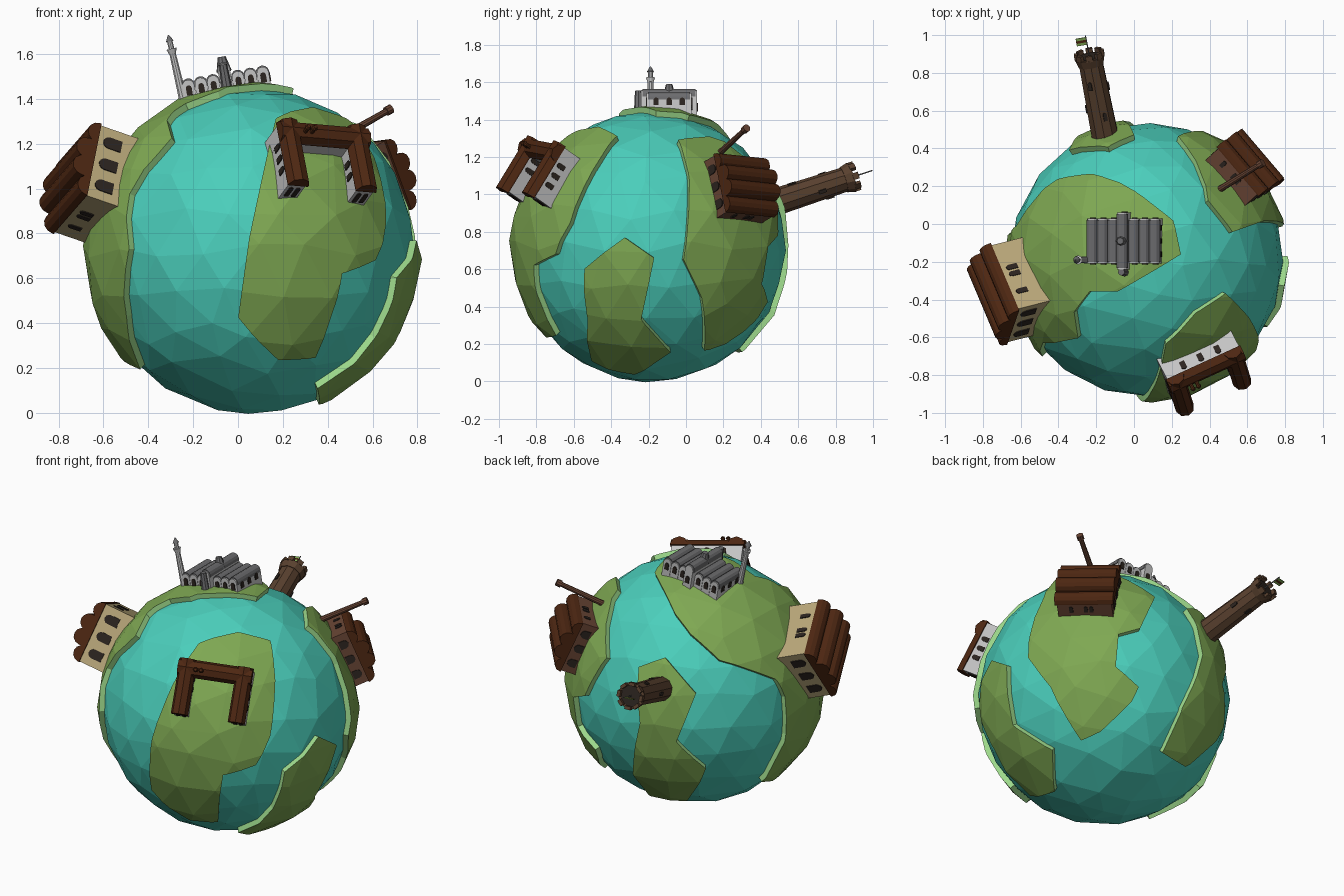
import bpy, bmesh, math, random
from mathutils import Vector, Matrix

if "Cube" in bpy.data.objects:
    bpy.data.objects.remove(bpy.data.objects["Cube"], do_unlink=True)

CENTER = Vector((0.065, -0.19, 0.72))
SEA_R, LAND_R = 0.725, 0.757


def material(name, r, g, b):
    m = bpy.data.materials.new(name)
    m.use_nodes = True
    m.diffuse_color = (r, g, b, 1)
    bsdf = next(n for n in m.node_tree.nodes if n.type == 'BSDF_PRINCIPLED')
    bsdf.inputs["Base Color"].default_value = (r, g, b, 1)
    bsdf.inputs["Roughness"].default_value = 0.9
    return m


SEA = material("sea_turquoise", 0.07, 0.62, 0.5)
LAND = material("land_green", 0.21, 0.39, 0.085)
SHORE = material("shore_light_green", 0.34, 0.7, 0.26)
STONE = material("pale_stone", 0.55, 0.55, 0.55)
SLATE = material("grey_slate", 0.15, 0.15, 0.155)
TAN = material("tan_plaster", 0.5, 0.4, 0.2)
TILE = material("dark_brown_tile", 0.075, 0.02, 0.006)
BRICK = material("brown_brick", 0.14, 0.06, 0.035)
TIMBER = material("tower_brown", 0.1, 0.052, 0.028)
DARK = material("dark_opening", 0.025, 0.018, 0.014)


def finish(name, bm, mats, matrix):
    mesh = bpy.data.meshes.new(name)
    bm.to_mesh(mesh)
    bm.free()
    for m in mats:
        mesh.materials.append(m)
    obj = bpy.data.objects.new(name, mesh)
    obj.matrix_world = matrix
    bpy.context.collection.objects.link(obj)
    return obj


# ---- globe and continents ----
def globe(radius):
    """Faceted ball with slightly uneven facets, the same for sea and land."""
    rng = random.Random(4)
    bm = bmesh.new()
    bmesh.ops.create_icosphere(bm, subdivisions=3, radius=1)
    for v in bm.verts:
        jitter = Vector([rng.uniform(-0.05, 0.05) for _ in range(3)])
        v.co = (v.co + jitter).normalized() * radius
    return bm


def lift(axis, sign, *pairs):
    """Raise flat outline points onto the globe along one axis."""
    i, j = [k for k in range(3) if k != axis]
    out = []
    for a, b in pairs:
        v = Vector((0, 0, 0))
        v[i], v[j] = a - CENTER[i], b - CENTER[j]
        v[axis] = sign * math.sqrt(max(0, LAND_R ** 2 - v.length_squared))
        out.append(v.normalized())
    return out


def inside(p, poly):
    hit = False
    for a, b in zip(poly, poly[1:] + poly[:1]):
        if (a.y > p.y) != (b.y > p.y):
            if p.x < a.x + (p.y - a.y) * (b.x - a.x) / (b.y - a.y):
                hit = not hit
    return hit


def continent(name, outline):
    mid = sum(outline, Vector()).normalized()
    ax = mid.orthogonal().normalized()
    ay = mid.cross(ax)

    def flat(d):
        return Vector((d.dot(ax), d.dot(ay))) / d.dot(mid)

    bm = globe(LAND_R)
    for a, b in zip(outline, outline[1:] + outline[:1]):
        bmesh.ops.bisect_plane(bm, geom=bm.verts[:] + bm.edges[:] + bm.faces[:], dist=1e-5,
                               plane_co=(0, 0, 0), plane_no=a.cross(b).normalized())
    poly = [flat(d) for d in outline]
    drop = []
    for f in bm.faces:
        d = f.calc_center_median().normalized()
        if d.dot(mid) < 0.05 or not inside(flat(d), poly):
            drop.append(f)
    bmesh.ops.delete(bm, geom=drop, context='FACES')
    # shore wall down into the sea
    rim = [e for e in bm.edges if e.is_boundary]
    new = bmesh.ops.extrude_edge_only(bm, edges=rim)["geom"]
    for g in new:
        if isinstance(g, bmesh.types.BMVert):
            g.co *= 0.9
        elif isinstance(g, bmesh.types.BMFace):
            g.material_index = 1
    bmesh.ops.recalc_face_normals(bm, faces=bm.faces[:])
    finish(name, bm, [LAND, SHORE], Matrix.Translation(CENTER))


finish("sea_globe", globe(SEA_R), [SEA], Matrix.Translation(CENTER))
continent("front_continent", lift(
    1, -1, (0, .42), (.05, .78), (.13, 1.15), (.17, 1.32), (.33, 1.37), (.49, 1.32), (.61, 1.15),
    (.67, .85), (.62, .68), (.47, .62), (.43, .46), (.35, .24), (.18, .23)))
continent("top_continent", lift(
    2, 1, (-.22, .27), (-.08, .23), (.21, .02), (.25, -.16), (-.09, -.36), (-.24, -.36),
    (-.32, -.47), (-.3, -.61)) + lift(
    1, -1, (-.49, .98), (-.49, .73), (-.51, .42), (-.44, .19)) + lift(
    1, 1, (-.52, .27), (-.67, .6), (-.67, .84), (-.63, .96), (-.41, 1.12)))
continent("right_continent", lift(
    0, 1, (-.04, 1.3), (.13, 1.32), (.34, 1.19), (.47, 1.05), (.5, .78), (.44, .72), (.41, .52),
    (.45, .42), (.4, .34), (.21, .19), (.1, .16), (.09, .44), (-.01, .65), (.02, 1.08)))
continent("lower_continent", lift(
    0, 1, (-.33, .77), (-.17, .66), (-.24, .33), (-.08, .15), (-.28, .03), (-.51, .1),
    (-.53, .33), (-.55, .6)))
continent("back_continent", lift(
    1, 1, (-.14, 1.13), (0, 1.06), (-.06, .74), (.04, .37), (.04, .15), (-.18, .16),
    (-.39, .46), (-.27, .65), (-.35, .95)))


# ---- building helpers ----
def frame(origin, up, along):
    z = Vector(up).normalized()
    x = Vector(along)
    x = (x - z * x.dot(z)).normalized()
    m = Matrix((x, z.cross(x), z)).transposed().to_4x4()
    m.translation = origin
    return m


def turned(f, degrees):
    return f @ Matrix.Rotation(math.radians(degrees), 4, 'Z')


def prism(name, mat, f, profile, y0, y1):
    """Extrude an x-z profile along y."""
    bm = bmesh.new()
    face = bm.faces.new([bm.verts.new((x, y0, z)) for x, z in profile])
    new = bmesh.ops.extrude_face_region(bm, geom=[face])["geom"]
    bmesh.ops.translate(bm, vec=(0, y1 - y0, 0),
                        verts=[g for g in new if isinstance(g, bmesh.types.BMVert)])
    bmesh.ops.recalc_face_normals(bm, faces=bm.faces[:])
    return finish(name, bm, [mat], f)


def rect(x0, x1, z0, z1):
    return [(x0, z0), (x1, z0), (x1, z1), (x0, z1)]


def arch(cx, z0, width, height, n=6):
    r = width / 2
    top = [(cx + r * math.cos(math.pi * i / n), z0 + height - r + r * math.sin(math.pi * i / n))
           for i in range(n + 1)]
    return [(cx - r, z0), (cx + r, z0)] + top if height > r else top


def tube(name, mat, f, z0, z1, r0, r1, sides=10, at=(0, 0)):
    bm = bmesh.new()
    bmesh.ops.create_cone(bm, cap_ends=True, segments=sides, radius1=r0, radius2=r1,
                          depth=z1 - z0)
    return finish(name, bm, [mat], f @ Matrix.Translation((*at, (z0 + z1) / 2)))


def openings(name, f, y, xs, z, width, height):
    """Dark arched plates on the wall facing +y at distance y."""
    for x in xs:
        prism(name, DARK, f, arch(x, z, width, height), y - 0.002, y + 0.005)


# ---- stepped barrel-roofed halls ----
def hall(name, f, wall, lx, ly, h):
    prism(name + "_walls", wall, f, rect(-lx / 2, lx / 2, -0.1, h), -ly / 2, ly / 2)
    w = lx / 4
    for i, rise in enumerate((0.0, 0.04, 0.04, 0.0)):
        x = (i - 1.5) * w
        prism(name + "_roof_vault", TILE, f, arch(x, h - 0.005, w * 1.08, rise + w * 0.54 + 0.006),
              -ly / 2 - 0.012, ly / 2 + 0.012)
    for a in (0, 180):
        openings(name + "_arch", turned(f, a), ly / 2, [-lx * .3, 0, lx * .3], h * .25,
                 lx * .15, h * .55)
    for a in (90, 270):
        openings(name + "_window", turned(f, a), lx / 2, [-ly * .12, -ly * .02, ly * .25], h * .4,
                 ly * .07, h * .4)


tan_frame = frame((-.574, -.334, .995), (-.145, -.037, .05), (-.07, -.18, -.31))
hall("tan_hall", tan_frame, TAN, 0.365, 0.4, 0.158)
brick_frame = frame((.54, .25, 1.01), (.68, .62, .38), (.34, .19, -.92))
hall("brick_hall", brick_frame, BRICK, 0.33, 0.32, 0.1)

# chimney of the brick hall
chimney = frame((.48, .2, 1.24), (.21, .13, .12), (0, 0, 1))
tube("chimney_shaft", BRICK, chimney, -0.06, 0.24, 0.018, 0.014)
tube("chimney_cap", BRICK, chimney, 0.235, 0.265, 0.021, 0.021)

# ---- grey vaulted temple on top ----
temple = frame((-.045, -.09, 1.425), (-.17, 0, .98), (1, 0, 0))
for i in range(7):
    x = (i - 3) * 0.056
    y, top = (0.12, 0.09) if i != 3 else (0.15, 0.135)
    prism("temple_vault", STONE, temple, arch(x, -0.04, 0.054, top + 0.04), -y, y)
    prism("temple_roof", SLATE, temple, arch(x, top - 0.04, 0.06, 0.046), -y + 0.008, y - 0.008)
    for a in (0, 180):
        openings("temple_arch", turned(temple, a), y, [x if a == 0 else -x], 0.02, 0.026, 0.045)
for a in (90, 270):
    openings("temple_side_arch", turned(temple, a), 0.195, [-.07, 0, .07], 0.02, 0.028, 0.04)
tube("temple_porch_dome", SLATE, temple, 0.0, 0.13, 0.024, 0.018, 8, (0, -0.165))
tube("temple_crossing_dome", SLATE, temple, 0.1, 0.165, 0.034, 0.018, 8)

# slender minaret beside it
minaret = frame((-.24, -.19, 1.38), (-.065, 0, .28), (1, 0, 0))
tube("minaret_shaft", STONE, minaret, -0.02, 0.23, 0.021, 0.015)
tube("minaret_gallery", STONE, minaret, 0.225, 0.25, 0.016, 0.024)
tube("minaret_lantern", STONE, minaret, 0.25, 0.285, 0.013, 0.013)
tube("minaret_cap", SLATE, minaret, 0.283, 0.312, 0.019, 0.003)

# ---- U-shaped courtyard house ----
court = frame((.355, -.745, 1.085), (.39, -.75, .53), (.913, .402, -.07))
side = turned(court, 90)
prism("court_back_wall", STONE, side, rect(.07, .155, -.1, .1), -.21, .21)
prism("court_back_roof", TILE, side, arch(.112, .095, .105, .058, 4), -.217, .217)
for s in (-1, 1):
    x = s * 0.167
    prism("court_wing_walls", STONE, court, rect(x - .042, x + .042, -.1, .1), -.155, .155)
    prism("court_wing_roof", TILE, court, arch(x, .095, .1, .058, 4), -.163, .163)
    openings("court_outer_window", turned(court, -90 * s), 0.209, [-.06, 0, .06], .03, .028, .05)
    openings("court_inner_window", turned(court, 90 * s), -0.125, [-.06, 0], .03, .028, .05)
    openings("court_end_door", turned(court, 180), 0.155, [x - .017, x + .017], .0, .02, .07)
    tube("court_turret", TILE, court, .12, .18, .01, .01, 8, (-.09 + s * .016, .1))
    tube("court_turret_cap", TILE, court, .178, .19, .015, .008, 8, (-.09 + s * .016, .1))
openings("court_rear_window", court, 0.155, [-.1, 0, .1], .03, .03, .05)

# ---- round tower with battlements and flag ----
tower = frame((-.15, .45, .95), (-.09, .46, .15), (1, 0, 0))
tube("tower_shaft", TIMBER, tower, -0.08, 0.43, 0.075, 0.066)
tube("tower_crown", TIMBER, tower, 0.42, 0.465, 0.07, 0.082)
tube("tower_deck", DARK, tower, 0.46, 0.468, 0.064, 0.064)
for i in range(8):
    prism("tower_merlon", TIMBER, turned(tower, i * 45), rect(-.018, .018, .46, .492), .06, .08)
for angle, height in ((0, .3), (90, .16), (160, .3), (200, .12), (290, .26)):
    openings("tower_window", turned(tower, angle), 0.069, [0], height, 0.02, 0.045)
tube("flag_pole", SLATE, tower, 0.46, 0.585, 0.004, 0.003, 6)
for i, m in enumerate((LAND, TILE, LAND)):
    z = 0.535 + i * 0.014
    prism("flag_stripe", m, tower, rect(-0.055, 0, z, z + 0.014), -0.002, 0.002)
